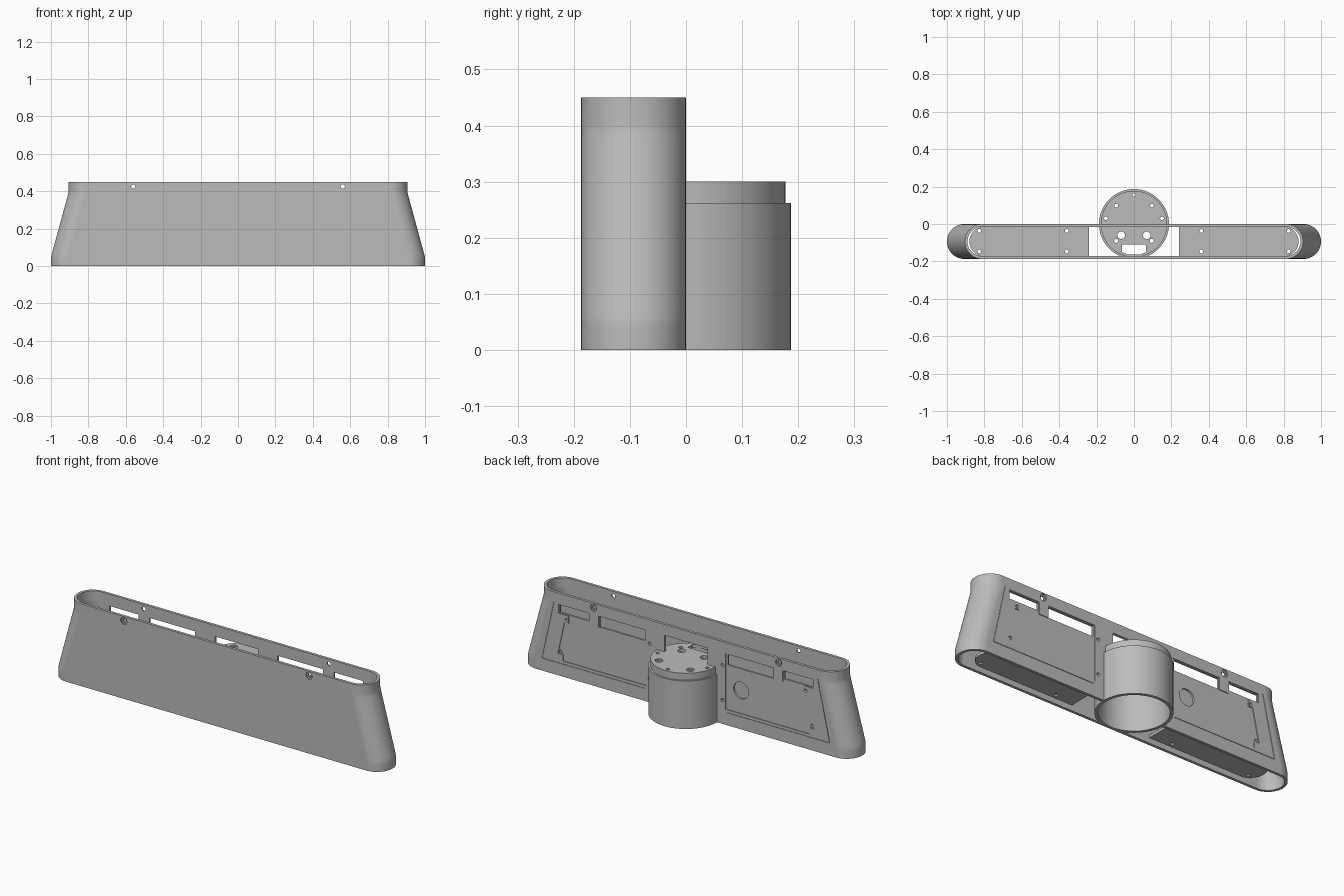
import bpy, bmesh
from math import sin, cos, pi, radians

if "Cube" in bpy.data.objects:
    bpy.data.objects.remove(bpy.data.objects["Cube"], do_unlink=True)

GREY = bpy.data.materials.new("plain grey")
GREY.use_nodes = True
GREY.diffuse_color = (0.5, 0.5, 0.5, 1)
GREY.node_tree.nodes["Principled BSDF"].inputs["Base Color"].default_value = (0.5, 0.5, 0.5, 1)

DEPTH, WALL = 0.187, 0.015
MID = -DEPTH / 2


def make(name, bm):
    bmesh.ops.recalc_face_normals(bm, faces=bm.faces)
    mesh = bpy.data.meshes.new(name)
    bm.to_mesh(mesh)
    bm.free()
    mesh.materials.append(GREY)
    obj = bpy.data.objects.new(name, mesh)
    bpy.context.scene.collection.objects.link(obj)
    return obj


def loft(name, rings):
    """Skin a list of equal closed rings and cap both ends."""
    bm = bmesh.new()
    loops = [[bm.verts.new(p) for p in ring] for ring in rings]
    n = len(loops[0])
    for a, b in zip(loops, loops[1:]):
        for i in range(n):
            j = (i + 1) % n
            bm.faces.new((a[i], a[j], b[j], b[i]))
    bm.faces.new(loops[0])
    bm.faces.new(loops[-1])
    return make(name, bm)


def prism(name, pts, axis, lo, hi):
    """Extrude a 2D outline along Y (points are x, z) or Z (points are x, y)."""
    if axis == "Y":
        return loft(name, [[(a, d, b) for a, b in pts] for d in (lo, hi)])
    return loft(name, [[(a, b, d) for a, b in pts] for d in (lo, hi)])


def circle(x, y, r, n=24):
    return [(x + r * cos(2 * pi * i / n), y + r * sin(2 * pi * i / n)) for i in range(n)]


def rect(x0, x1, y0, y1):
    return [(x0, y0), (x1, y0), (x1, y1), (x0, y1)]


def mirrored(pts, side):
    return [(a * side, b) for a, b in pts]


def stadium(half, r, z, n=24):
    c = half - r
    right = [(c + r * cos(t), MID + r * sin(t), z)
             for t in (-pi / 2 + pi * i / n for i in range(n + 1))]
    return right + [(-x, 2 * MID - y, z) for x, y, z in right]


def carve(obj, cutters):
    """Subtract the cutters, shade the result and drop the helpers."""
    for c in cutters:
        c.hide_render = True
        mod = obj.modifiers.new("cut", "BOOLEAN")
        mod.operation, mod.solver, mod.object = "DIFFERENCE", "EXACT", c
    deps = bpy.context.evaluated_depsgraph_get()
    mesh = bpy.data.meshes.new_from_object(obj.evaluated_get(deps))
    obj.modifiers.clear()
    obj.data = mesh
    for c in cutters:
        bpy.data.objects.remove(c, do_unlink=True)
    bpy.ops.object.select_all(action="DESELECT")
    obj.select_set(True)
    bpy.context.view_layer.objects.active = obj
    bpy.ops.object.shade_smooth_by_angle(angle=radians(30))
    obj.modifiers.new("even_normals", "WEIGHTED_NORMAL").keep_sharp = True


# Hollow housing with tapered round ends: (height, half length)
PROFILE = [(0, 1), (0.04, 1), (0.055, 0.998), (0.07, 0.994),
           (0.37, 0.912), (0.385, 0.908), (0.4, 0.905), (0.45, 0.905)]
housing = loft("housing", [stadium(h, DEPTH / 2, z) for z, h in PROFILE])
inner = [(-0.02, 1)] + PROFILE[1:-1] + [(0.47, 0.905)]
cuts = [loft("cavity", [stadium(h - WALL, DEPTH / 2 - WALL, z) for z, h in inner])]

# Stepped recess, slots, grooves and holes in the back wall
PANEL = [(0.24, 0.085), (0.745, 0.085), (0.745, 0.12), (0.775, 0.12), (0.735, 0.3),
         (0.71, 0.3), (0.71, 0.34), (0.77, 0.34), (0.77, 0.39), (0.585, 0.39),
         (0.585, 0.325), (0.53, 0.325), (0.53, 0.39), (0.24, 0.39)]
GROOVES = [rect(0.25, 0.87, 0.068, 0.071),
           [(0.867, 0.075), (0.87, 0.075), (0.798, 0.4), (0.795, 0.4)]]
SLOTS = [rect(0.25, 0.525, 0.328, 0.386), rect(0.59, 0.766, 0.344, 0.386)]
SCREWS = [(0.22, 0.32), (0.22, 0.13), (0.722, 0.315), (0.76, 0.132)]
for side in (1, -1):
    cuts.append(prism("recess", mirrored(PANEL, side), "Y", -0.004, 0.02))
    for g in GROOVES:
        cuts.append(prism("groove", mirrored(g, side), "Y", -0.003, 0.02))
    for s in SLOTS:
        cuts.append(prism("slot", mirrored(s, side), "Y", -0.03, 0.03))
    for x, z in SCREWS:
        cuts.append(prism("screw_hole", circle(x * side, z, 0.009, 16), "Y", -0.03, 0.03))
    # Counterbored holes through both walls near the rim
    hole = circle(0.56 * side, 0.425, 0.011)
    bore = circle(0.56 * side, 0.425, 0.019)
    cuts.append(prism("rim_hole", hole, "Y", -0.25, 0.05))
    cuts.append(prism("front_bore", bore, "Y", -0.25, -0.18))
    cuts.append(prism("back_bore", bore, "Y", -0.007, 0.05))
cuts.append(prism("cable_hole", circle(-0.33, 0.21, 0.045, 32), "Y", -0.03, 0.03))
cuts.append(prism("centre_slot", rect(-0.13, 0.13, 0.3, 0.39), "Y", -0.03, 0.03))
cuts.append(prism("drum_clearance", circle(0, 0, 0.171, 64), "Z", -0.02, 0.29))
carve(housing, cuts)

# Hollow drum with a stepped lid
drum = loft("drum", [[(x, y, z) for x, y in circle(0, 0, r, 64)] for r, z in
                     ((0.187, 0), (0.187, 0.262), (0.177, 0.262), (0.177, 0.3))])
cuts = [prism("drum_bore", circle(0, 0, 0.171, 64), "Z", -0.02, 0.285)]
NOTCH = [(-0.065, -0.11), (0.065, -0.11), (0.065, -0.15),
         (0.035, -0.163), (-0.035, -0.163), (-0.065, -0.15)]
cuts.append(prism("notch", NOTCH, "Z", 0.25, 0.35))
for side in (1, -1):
    for x, y, r in ((0.068, -0.06, 0.02), (0.095, -0.09, 0.011),
                    (0.095, 0.098, 0.01), (0.15, 0.03, 0.01)):
        cuts.append(prism("lid_hole", circle(x * side, y, r), "Z", 0.25, 0.35))
    cuts.append(prism("lid_bore", circle(0.095 * side, 0.098, 0.02), "Z", 0.293, 0.35))
cuts.append(prism("lid_hole", circle(0, 0.155, 0.009), "Z", 0.25, 0.35))
carve(drum, cuts)

# Floor plates inside the housing
for side, name in ((1, "left_floor_plate"), (-1, "right_floor_plate")):
    r = DEPTH / 2 - WALL + 0.001
    arc = [(0.88 - r + r * cos(t), MID + r * sin(t))
           for t in (-pi / 2 + pi * i / 24 for i in range(25))]
    outline = [(0.24, MID + r), (0.24, MID - r)] + arc
    plate = prism(name, mirrored(outline, side), "Z", 0.03, 0.045)
    cuts = []
    for x in (0.36, 0.828):
        for y in (-0.037, -0.147):
            cuts.append(prism("plate_hole", circle(x * side, y, 0.01), "Z", 0, 0.1))
            cuts.append(prism("plate_bore", circle(x * side, y, 0.019), "Z", 0.038, 0.1))
    carve(plate, cuts)
